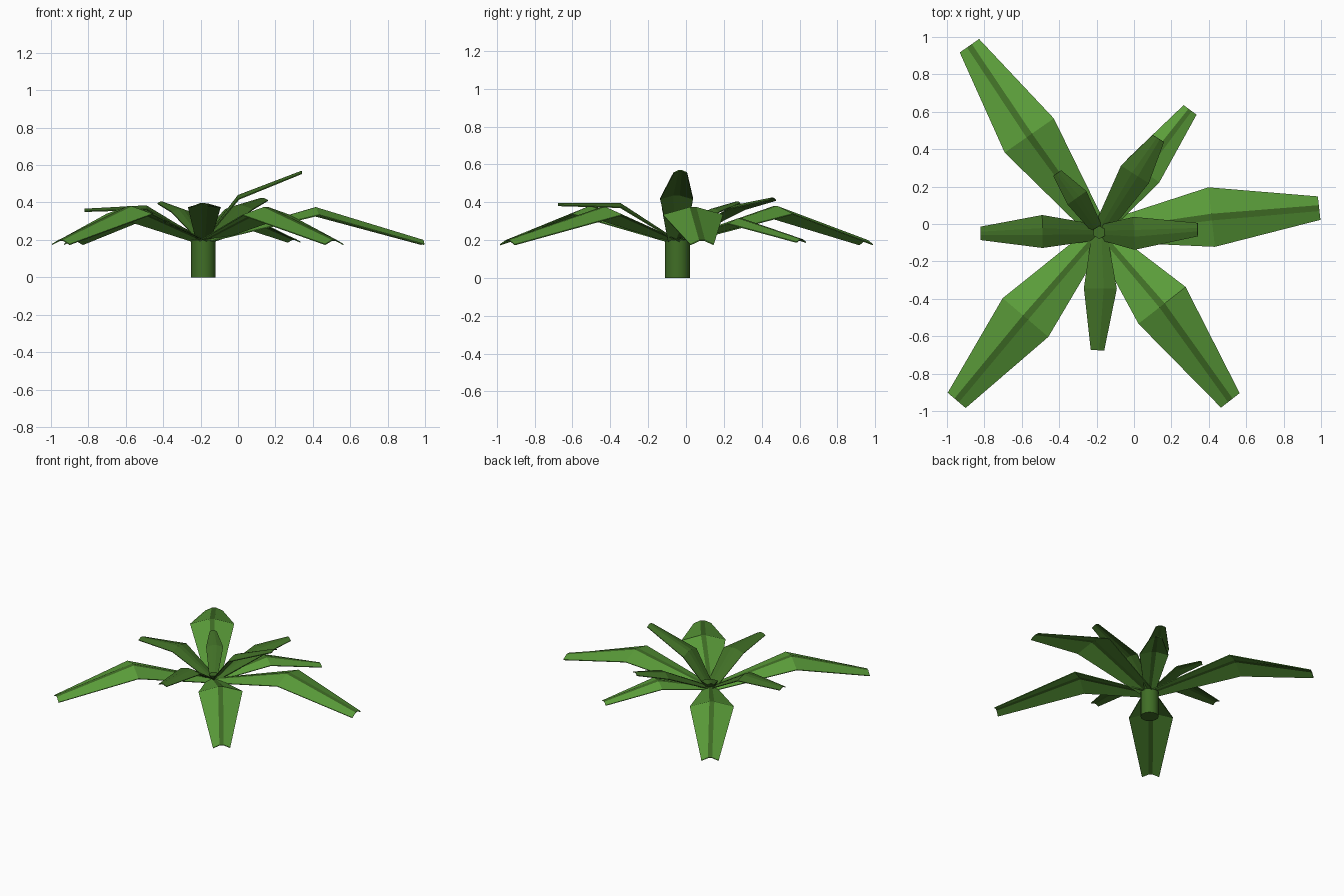
import bpy
import bmesh
from mathutils import Vector

if "Cube" in bpy.data.objects:
    bpy.data.objects.remove(bpy.data.objects["Cube"], do_unlink=True)


def make_material(name, rgb):
    mat = bpy.data.materials.new(name)
    mat.use_nodes = True
    color = (*rgb, 1)
    mat.diffuse_color = color
    mat.node_tree.nodes["Principled BSDF"].inputs["Base Color"].default_value = color
    return mat


LIGHT = make_material("light_green", (0.105, 0.34, 0.042))
DARK = make_material("dark_green", (0.051, 0.156, 0.019))
CENTRE = Vector((-0.185, -0.045, 0))
BASE = CENTRE + Vector((0, 0, 0.2))


def add_object(name, bm, mats):
    bmesh.ops.recalc_face_normals(bm, faces=bm.faces)
    mesh = bpy.data.meshes.new(name)
    bm.to_mesh(mesh)
    bm.free()
    obj = bpy.data.objects.new(name, mesh)
    bpy.context.collection.objects.link(obj)
    for mat in mats:
        mesh.materials.append(mat)
    return obj


def add_leaf(name, mid, tip, widths, drops, blade):
    """Roof-folded leaf from base to knee to tip, with a flat midrib strip."""
    side = Vector((tip[1] - BASE.y, BASE.x - tip[0], 0)).normalized()
    bm = bmesh.new()
    rows = []
    for point, width, drop in zip((BASE, Vector(mid), Vector(tip)), widths, drops):
        rib = min(0.018, width * 0.25)
        row = []
        for offset, fall in ((-width, drop), (-rib, 0), (rib, 0), (width, drop)):
            row.append(bm.verts.new(point + side * offset - Vector((0, 0, fall))))
        rows.append(row)
    for lower, upper in zip(rows, rows[1:]):
        for i in range(3):
            face = bm.faces.new((lower[i], lower[i + 1], upper[i + 1], upper[i]))
            face.material_index = 1 if i == 1 else 0
    leaf = add_object(name, bm, (blade, DARK))
    # Make sure the upper side faces outward before giving it thickness
    if leaf.data.polygons[0].normal.z < 0:
        leaf.data.flip_normals()
    thick = leaf.modifiers.new("thickness", "SOLIDIFY")
    thick.thickness = 0.006
    thick.offset = -1
    return leaf


def add_round(name, r_low, r_high, z_low, z_high, sides):
    bm = bmesh.new()
    bmesh.ops.create_cone(bm, cap_ends=True, segments=sides, radius1=r_low,
                          radius2=r_high, depth=z_high - z_low)
    bmesh.ops.translate(bm, verts=bm.verts,
                        vec=CENTRE + Vector((0, 0, (z_low + z_high) / 2)))
    obj = add_object(name, bm, (DARK,))
    for face in obj.data.polygons:
        face.use_smooth = len(face.vertices) == 4
    return obj


# Stem and the small bud at its top
add_round("stem", 0.065, 0.065, 0, 0.2, 20)
add_round("bud", 0.02, 0.035, 0.2, 0.235, 6)

# Long drooping outer leaves
LONG_WIDTHS, LONG_DROPS = (0.05, 0.16, 0.063), (0.012, 0.04, 0.022)
for name, mid, tip in (
    ("outer_leaf_back_right", (-0.56, 0.473, 0.38), (-0.88, 0.953, 0.2)),
    ("outer_leaf_front_right", (-0.58, -0.5, 0.38), (-0.948, -0.943, 0.2)),
    ("outer_leaf_front_left", (0.15, -0.435, 0.375), (0.515, -0.943, 0.2)),
    ("outer_leaf_left", (0.415, 0.037, 0.375), (0.99, 0.085, 0.2)),
):
    add_leaf(name, mid, tip, LONG_WIDTHS, LONG_DROPS, LIGHT)

# Shorter drooping outer leaf
add_leaf("outer_leaf_back_left", (0.05, 0.285, 0.315), (0.3, 0.61, 0.205),
         (0.035, 0.106, 0.043), (0.008, 0.026, 0.014), LIGHT)

# Raised inner leaves
INNER_WIDTHS, INNER_DROPS = (0.04, 0.088, 0.036), (0.005, 0.02, 0.012)
for name, mid, tip in (
    ("inner_leaf_left", (0.0, -0.05, 0.44), (0.34, -0.03, 0.57)),
    ("inner_leaf_right", (-0.49, -0.04, 0.385), (-0.82, -0.05, 0.367)),
    ("inner_leaf_front", (-0.18, -0.345, 0.395), (-0.195, -0.675, 0.397)),
    ("inner_leaf_back_left", (0.005, 0.265, 0.385), (0.13, 0.457, 0.425)),
):
    add_leaf(name, mid, tip, INNER_WIDTHS, INNER_DROPS, DARK)

# Smallest inner leaf
add_leaf("inner_leaf_back_right", (-0.305, 0.14, 0.365), (-0.41, 0.272, 0.405),
         (0.028, 0.062, 0.026), (0.004, 0.014, 0.008), DARK)
